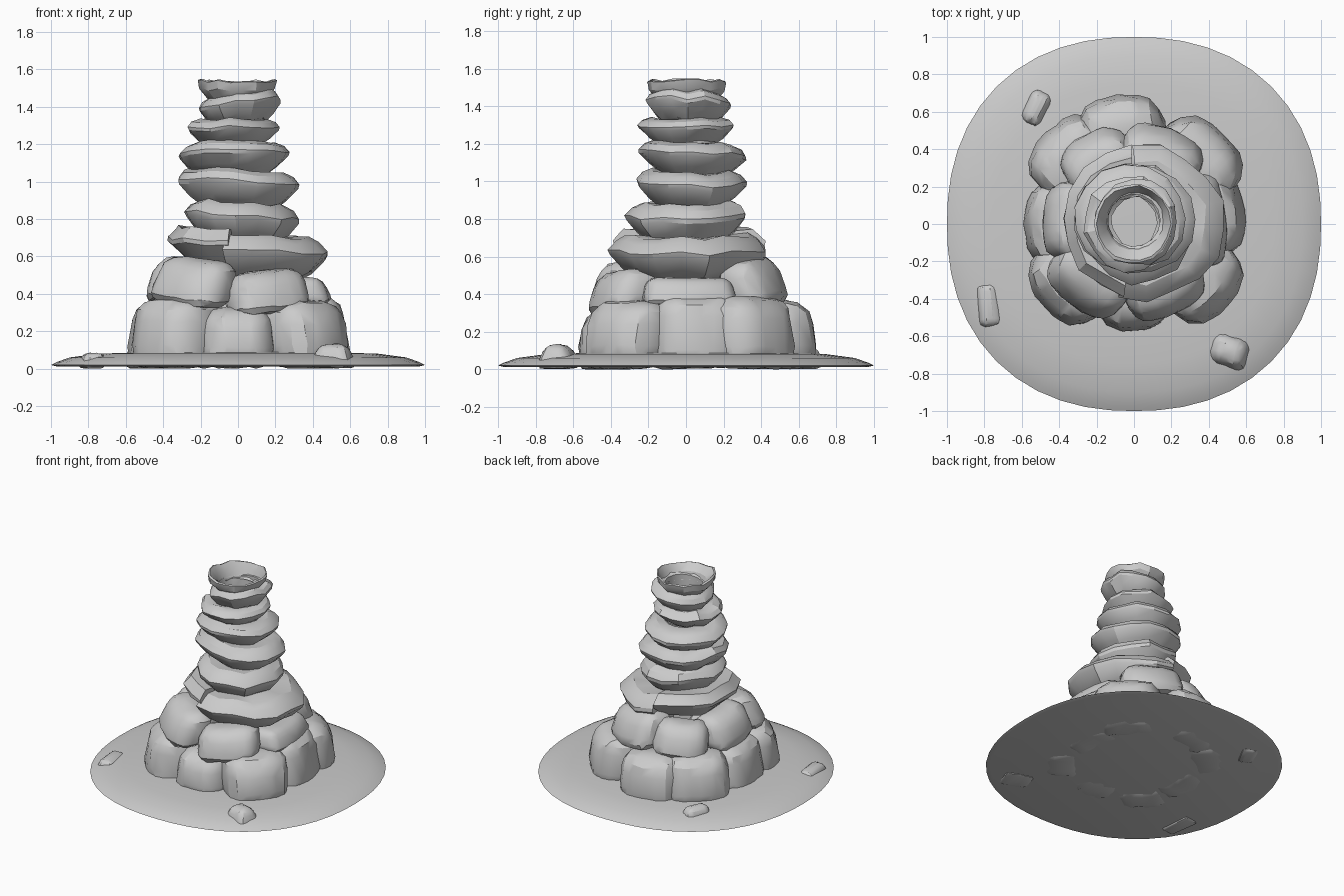
import bpy, bmesh, math, random
from mathutils import Vector, Matrix

if "Cube" in bpy.data.objects:
    bpy.data.objects.remove(bpy.data.objects["Cube"])

random.seed(7)


def finish(bm, name, angle=28):
    bmesh.ops.recalc_face_normals(bm, faces=bm.faces)
    me = bpy.data.meshes.new(name)
    bm.to_mesh(me)
    bm.free()
    ob = bpy.data.objects.new(name, me)
    bpy.context.collection.objects.link(ob)
    bpy.ops.object.select_all(action='DESELECT')
    ob.select_set(True)
    bpy.context.view_layer.objects.active = ob
    bpy.ops.object.shade_smooth_by_angle(angle=math.radians(angle))
    return ob


def boulder(name, x, y, w, d, z0, z1, taper=0.85, jitter=0.08, turn=None, tilt=0.0,
            lean=0.0, bow=0.0, soft=0.34):
    """Rounded, irregular block; width runs around the tower, bow curves it, lean tips it inwards."""
    bm = bmesh.new()
    bmesh.ops.create_cube(bm, size=1)
    for v in bm.verts:
        k = taper if v.co.z > 0 else 1.0
        v.co.x *= k + random.uniform(-jitter, jitter)
        v.co.y *= k + random.uniform(-jitter, jitter)
        v.co.z *= 1 + random.uniform(-jitter, 0)
    h = z1 - z0
    bmesh.ops.scale(bm, vec=(w, d, h), verts=bm.verts)
    bmesh.ops.bevel(bm, geom=list(bm.edges), offset=soft * min(w, d, h),
                    segments=3, profile=0.5, affect='EDGES')
    for cut in (-0.15, 0.0, 0.15):
        bmesh.ops.bisect_plane(bm, geom=list(bm.verts) + list(bm.edges) + list(bm.faces),
                               plane_co=(cut * w, 0, 0), plane_no=(1, 0, 0))
    for v in bm.verts:
        v.co += Vector([random.uniform(-1, 1) for _ in range(3)]) * 0.02 * min(w, d, h)
        v.co.y -= bow * (2 * v.co.x / w) ** 2 + lean * v.co.z
    a = math.atan2(y, x) - math.pi / 2 if turn is None else turn
    bm.transform(Matrix.Translation((x, y, (z0 + z1) / 2)) @ Matrix.Rotation(a, 4, 'Z')
                 @ Matrix.Rotation(tilt, 4, 'Y'))
    for v in bm.verts:
        v.co.z = max(v.co.z, 0.0)
    return finish(bm, name)


def ring(name, cx, cy, rx, ry, prof, n=16, start=0, end=360, slope=(0, 0), rough=0.05):
    """Sweep a closed (radius factor, z) section around the axis; arcs get end caps.
    Factors below zero are fixed radii around the hollow centre."""
    bm = bmesh.new()
    full = end - start == 360
    loops = []
    for i in range(n if full else n + 1):
        a = math.radians(start + (end - start) * i / n)
        c, s = math.cos(a), math.sin(a)
        bump, lift = random.uniform(-rough, rough * 0.6), random.uniform(-0.012, 0.012)
        loop = []
        for f, z in prof:
            if f < 0:
                p = Vector((-f * c, -f * s + 0.02, z))
            else:
                k = f * (1 + bump + random.uniform(-0.02, 0.02))
                p = Vector((cx + rx * k * c, cy + ry * k * s, z + lift))
            p.z += slope[0] * p.x + slope[1] * p.y
            loop.append(bm.verts.new(p))
        loops.append(loop)
    m = len(prof)
    for i in range(n):
        A, B = loops[i], loops[(i + 1) % len(loops)]
        for j in range(m):
            bm.faces.new((A[j], B[j], B[(j + 1) % m], A[(j + 1) % m]))
    if not full:
        bm.faces.new(loops[0])
        bm.faces.new(loops[-1])
    return finish(bm, name)


def section(z0, z1, nb, nt, inner):
    h = z1 - z0
    return [(nb, z0), (0.8, z0 + 0.24 * h), (0.98, z0 + 0.56 * h), (1.0, z0 + 0.68 * h),
            (0.9, z0 + 0.88 * h), (nt, z1), (-inner, z1 - 0.01), (-inner, z0)]


# ground disc, slightly squared outline
bm = bmesh.new()
N = 48
rows = []
for r, z in [(0.97, 0.012), (1.0, 0.02), (0.97, 0.035), (0.9, 0.06), (0.75, 0.08), (0.5, 0.088)]:
    row = []
    for i in range(N):
        a = 2 * math.pi * i / N
        c, s = math.cos(a), math.sin(a)
        q = r * (abs(c) ** 2.25 + abs(s) ** 2.25) ** (-1 / 2.25)
        row.append(bm.verts.new((q * c, q * s, z)))
    rows.append(row)
for A, B in zip(rows, rows[1:]):
    for i in range(N):
        bm.faces.new((A[i], A[(i + 1) % N], B[(i + 1) % N], B[i]))
bm.faces.new(rows[0])
bm.faces.new(rows[-1])
finish(bm, "ground_disc")

# lower course of big boulders
for i, (x, y, w, d, top) in enumerate([
        (0.0, -0.41, 0.42, 0.32, 0.33), (-0.35, -0.32, 0.48, 0.36, 0.38),
        (0.37, -0.31, 0.48, 0.36, 0.37), (0.43, 0.06, 0.48, 0.30, 0.39),
        (0.36, 0.36, 0.50, 0.34, 0.39), (-0.07, 0.51, 0.48, 0.36, 0.37),
        (-0.35, 0.36, 0.48, 0.34, 0.38), (-0.43, 0.0, 0.46, 0.30, 0.37)]):
    boulder(f"lower_boulder_{i + 1}", x, y, w, d, 0.0, top, taper=0.93, jitter=0.05,
            lean=0.12, bow=0.05)

# second course of boulders
for i, (x, y, w, d, z0, z1, t) in enumerate([
        (-0.24, -0.32, 0.46, 0.26, 0.33, 0.59, -0.12), (0.17, -0.35, 0.46, 0.26, 0.29, 0.53, 0.1),
        (0.37, 0.02, 0.52, 0.24, 0.34, 0.49, 0.0), (0.15, 0.37, 0.46, 0.26, 0.33, 0.60, 0.1),
        (-0.2, 0.35, 0.42, 0.26, 0.33, 0.57, -0.1), (-0.36, 0.02, 0.46, 0.24, 0.34, 0.59, 0.1)]):
    boulder(f"upper_boulder_{i + 1}", x, y, w, d, z0, z1, taper=0.88, tilt=t,
            lean=0.35, bow=0.05)

# wide split tier made of two curved stones
ring("split_tier_right", 0.05, 0.01, 0.43, 0.42, section(0.48, 0.72, 0.55, 0.78, 0.16),
     n=10, start=-108, end=98, slope=(-0.06, 0))
ring("split_tier_left", 0.0, 0.01, 0.38, 0.40, section(0.54, 0.74, 0.65, 0.85, 0.16),
     n=8, start=92, end=262, slope=(-0.06, 0))

# stacked hollow tiers: x range, y range, z range, slope
tiers = [(-0.29, 0.33, -0.32, 0.33, 0.68, 0.89, -0.08, 0.02),
         (-0.34, 0.34, -0.27, 0.32, 0.87, 1.06, -0.06, -0.02),
         (-0.32, 0.28, -0.26, 0.32, 1.04, 1.21, 0.02, -0.05),
         (-0.27, 0.22, -0.25, 0.26, 1.20, 1.335, 0.03, 0.0),
         (-0.21, 0.24, -0.22, 0.24, 1.315, 1.47, 0.12, -0.03)]
for i, (x0, x1, y0, y1, z0, z1, sx, sy) in enumerate(tiers):
    ring(f"stacked_tier_{i + 1}", (x0 + x1) / 2, (y0 + y1) / 2, (x1 - x0) / 2, (y1 - y0) / 2,
         section(z0, z1, 0.6, 0.72, 0.14), n=15, slope=(sx, sy))

# bowl-shaped top rim
ring("top_rim", -0.005, 0.0, 0.21, 0.215,
     [(0.68, 1.43), (0.82, 1.455), (0.96, 1.49), (1.0, 1.535), (0.94, 1.54),
      (-0.16, 1.49), (-0.14, 1.43)], n=18, rough=0.03)

# loose pebbles set into the disc
boulder("pebble_front", 0.51, -0.68, 0.25, 0.2, 0.0, 0.135, taper=0.6, turn=-0.3)
boulder("pebble_back", -0.52, 0.62, 0.14, 0.23, 0.0, 0.12, taper=0.7, turn=-0.45)
boulder("pebble_left", -0.78, -0.43, 0.13, 0.26, 0.0, 0.085, taper=0.75, turn=0.1)
